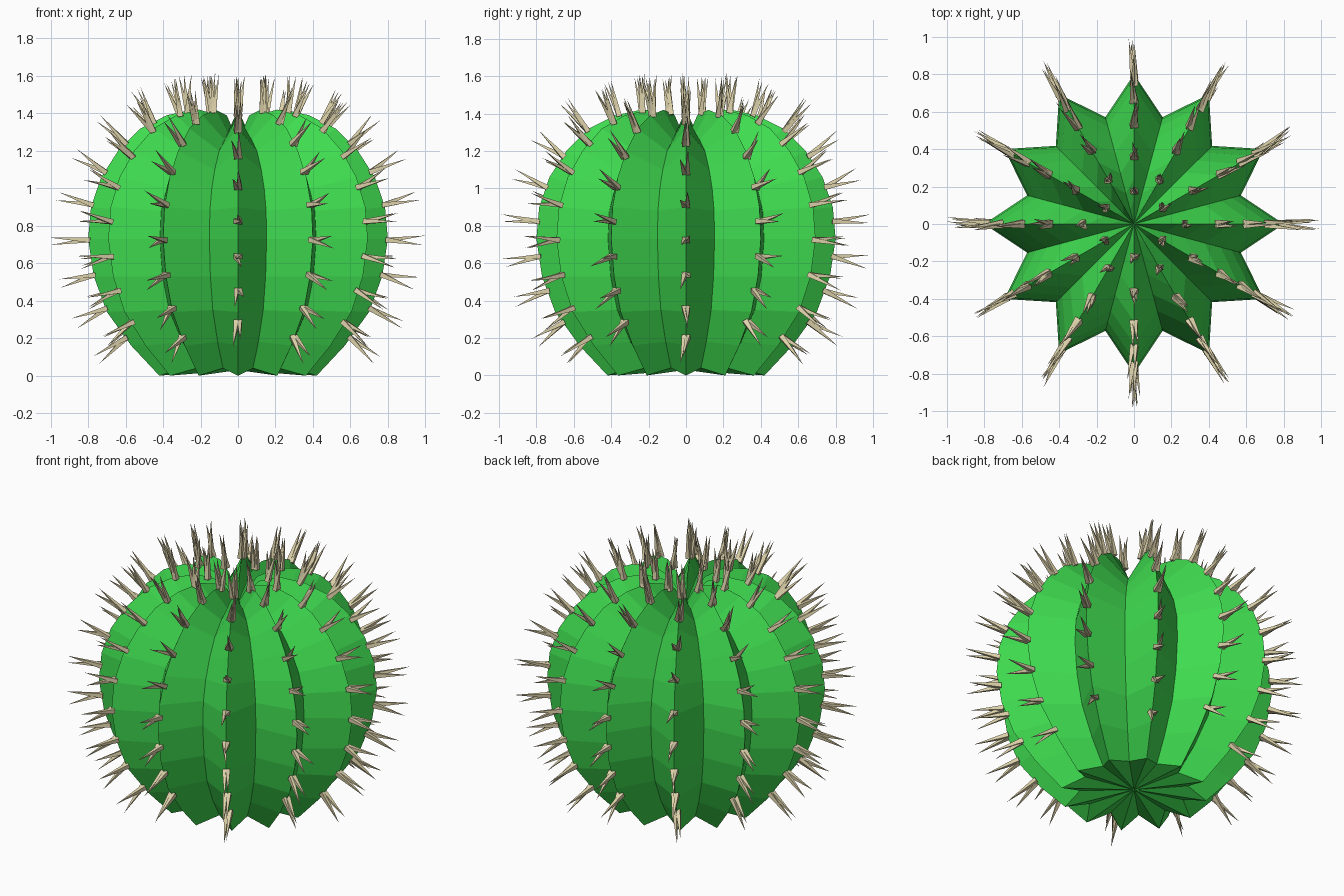
import bpy, bmesh, math, random
from mathutils import Vector

if "Cube" in bpy.data.objects:
    bpy.data.objects.remove(bpy.data.objects["Cube"])

random.seed(4)
RIBS = 12
# (radius, height) profiles along a rib crest and along a groove
CREST = [(.42, 0), (.57, .16), (.70, .34), (.77, .53), (.80, .73), (.785, .90), (.73, 1.06),
         (.64, 1.2), (.52, 1.32), (.38, 1.39), (.24, 1.42), (.12, 1.39)]
GROOVE = [(.31, .04), (.42, .18), (.52, .35), (.57, .53), (.59, .73), (.58, .88), (.54, 1.0),
          (.48, 1.1), (.39, 1.2), (.28, 1.26), (.17, 1.28), (.08, 1.27)]


def material(name, color):
    m = bpy.data.materials.new(name)
    m.diffuse_color = (*color, 1)
    m.use_nodes = True
    m.node_tree.nodes["Principled BSDF"].inputs["Base Color"].default_value = m.diffuse_color
    return m


def make_object(name, bm, mat):
    bmesh.ops.recalc_face_normals(bm, faces=bm.faces)
    me = bpy.data.meshes.new(name)
    bm.to_mesh(me)
    bm.free()
    me.materials.append(mat)
    ob = bpy.data.objects.new(name, me)
    bpy.context.collection.objects.link(ob)
    return ob


def polar(r, z, a):
    return Vector((r * math.cos(a), r * math.sin(a), z))


# Ribbed body
bm = bmesh.new()
n = RIBS * 2
rings = []
for c, g in zip(CREST, GROOVE):
    rings.append([bm.verts.new(polar(*(g if i % 2 else c), 2 * math.pi * i / n)) for i in range(n)])
for lo, hi in zip(rings, rings[1:]):
    for i in range(n):
        j = (i + 1) % n
        bm.faces.new((lo[i], lo[j], hi[j], hi[i]))
top = bm.verts.new((0, 0, 1.25))
base = bm.verts.new((0, 0, .03))
for i in range(n):
    j = (i + 1) % n
    bm.faces.new((rings[-1][i], rings[-1][j], top))
    bm.faces.new((rings[0][j], rings[0][i], base))
make_object("cactus_body", bm, material("green", (.05, .72, .08)))


# Spines: pairs of thin cones along each crest, staggered between neighbouring ribs
def spine(bm, p, d, length, radius=.02, sides=4):
    u = d.orthogonal().normalized()
    v = d.cross(u)
    tip = bm.verts.new(p + d * length)
    ring = [bm.verts.new(p + radius * (u * math.cos(t) + v * math.sin(t)))
            for t in (2 * math.pi * k / sides for k in range(sides))]
    for k in range(sides):
        bm.faces.new((ring[k], ring[(k + 1) % sides], tip))
    bm.faces.new(ring[::-1])


def crest_point(s):
    """Point at a distance s along the crest profile."""
    for (r0, z0), (r1, z1) in zip(CREST, CREST[1:]):
        seg = math.hypot(r1 - r0, z1 - z0)
        if s <= seg:
            return Vector((r0 + (r1 - r0) * s / seg, z0 + (z1 - z0) * s / seg))
        s -= seg
    return Vector(CREST[-1])


bm = bmesh.new()
for i in range(RIBS):
    a = 2 * math.pi * i / RIBS
    side = Vector((-math.sin(a), math.cos(a), 0))
    for k in range(9):
        s = .27 + .19 * k + (.1 if i % 2 else 0)
        p, q0, q1 = crest_point(s), crest_point(s - .1), crest_point(s + .1)
        tilt = min(math.atan2(q0.x - q1.x, q1.y - q0.y), 1.5)
        count = 3 if p.y > 1.3 else 2
        for m in range(count):
            sgn = 2 * m / (count - 1) - 1
            t = tilt + sgn * .14 + random.uniform(-.06, .06)
            d = polar(math.cos(t), math.sin(t), a) + side * random.uniform(-.15, .15)
            d.normalize()
            base_p = polar(p.x, p.y, a) + side * sgn * .008 - d * .01
            spine(bm, base_p, d, random.uniform(.195, .215))
make_object("spines", bm, material("straw", (.72, .64, .40)))
